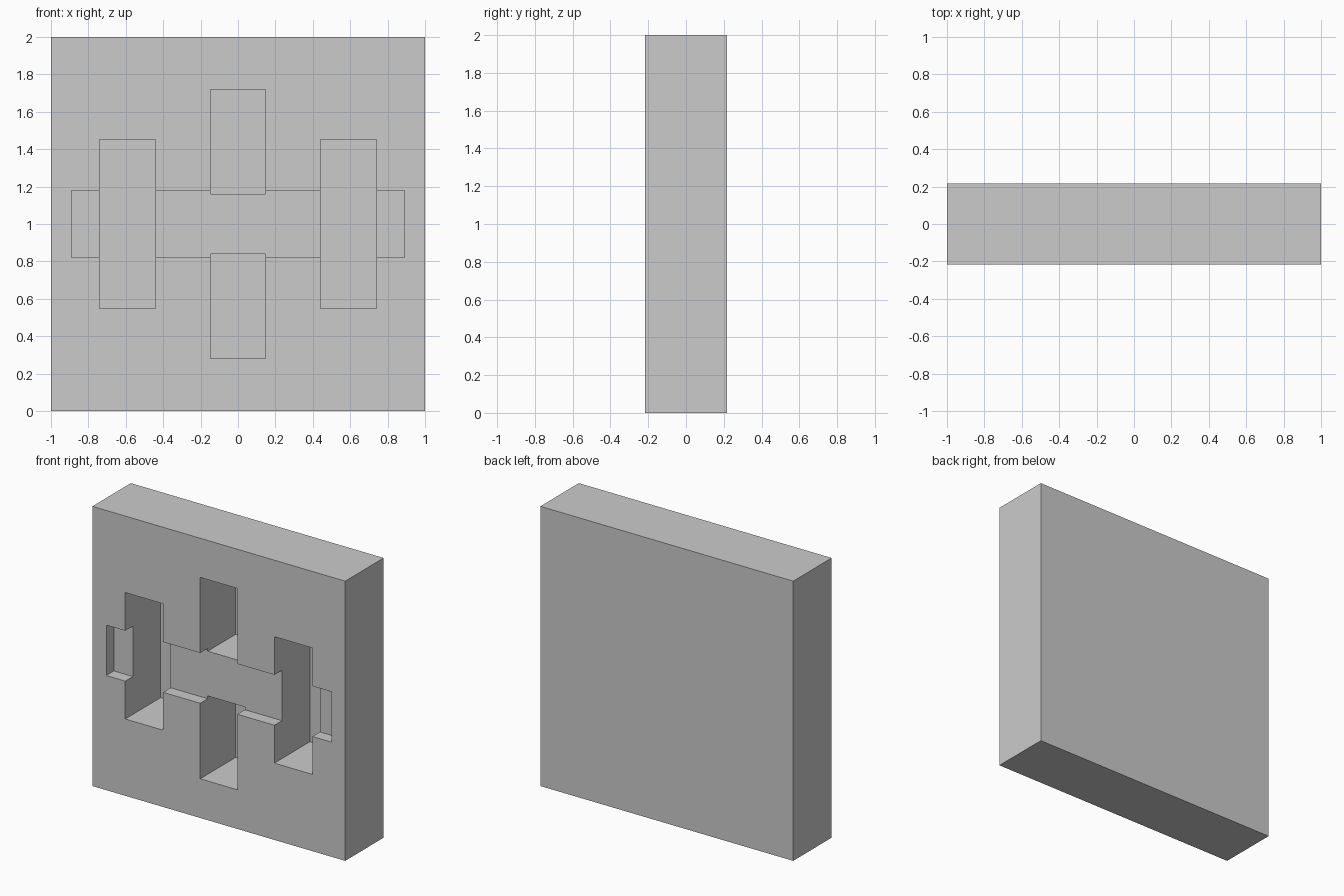
import bpy

if "Cube" in bpy.data.objects:
    bpy.data.objects.remove(bpy.data.objects["Cube"])

FRONT, BACK = -0.217, 0.217
DEEP_Y = 0.183        # back wall of the deep pockets
SHALLOW_Y = -0.132    # back wall of the shallow channel


def box(name, x, y, z):
    """Box from (min, max) ranges."""
    bpy.ops.mesh.primitive_cube_add(size=1)
    ob = bpy.context.object
    ob.name = name
    for v in ob.data.vertices:
        v.co = [r[0] if c < 0 else r[1] for c, r in zip(v.co, (x, y, z))]
    return ob


def carve(target, x, depth_y, z):
    """Cut a rectangular pocket into the front face."""
    cutter = box("pocket_cutter", x, (FRONT - 0.1, depth_y), z)
    cutter.hide_render = True
    mod = target.modifiers.new("pocket", 'BOOLEAN')
    mod.operation = 'DIFFERENCE'
    mod.solver = 'EXACT'
    mod.object = cutter
    bpy.context.view_layer.objects.active = target
    bpy.ops.object.modifier_apply(modifier=mod.name)
    bpy.data.objects.remove(cutter, do_unlink=True)


# Solid slab
block = box("wall_block", (-1, 1), (FRONT, BACK), (0, 2))

# Shallow horizontal channel
carve(block, (-0.89, 0.89), SHALLOW_Y, (0.82, 1.18))

# Deep pockets: tall pair at the sides, short pair above and below the centre
for s in (-1, 1):
    carve(block, sorted((s * 0.44, s * 0.74)), DEEP_Y, (0.549, 1.453))
    carve(block, (-0.147, 0.147), DEEP_Y, sorted((1 + s * 0.16, 1 + s * 0.72)))
